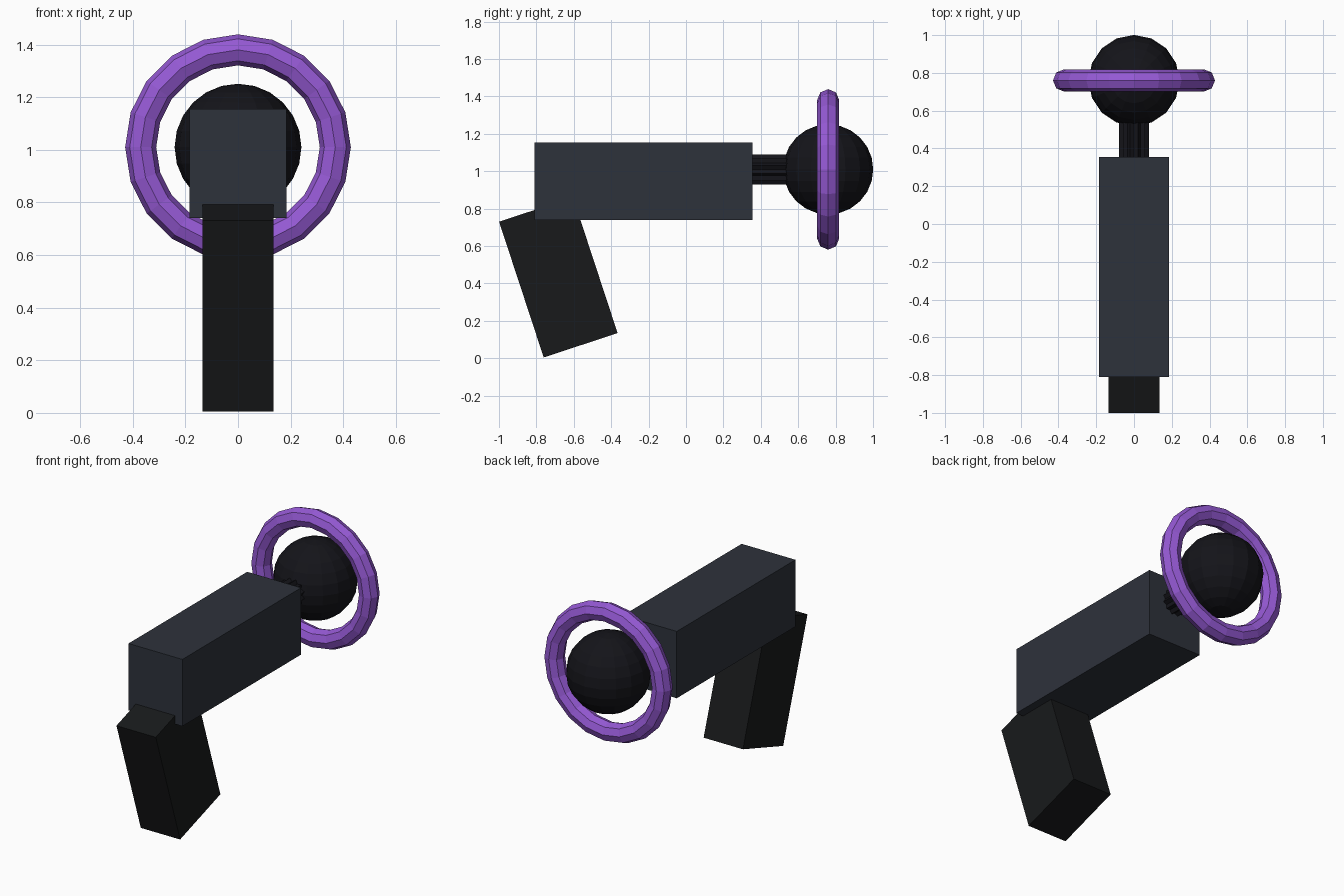
import bpy, bmesh
from math import cos, sin, pi, radians

if "Cube" in bpy.data.objects:
    bpy.data.objects.remove(bpy.data.objects["Cube"])

CY, CZ = 0.76, 1.01          # centre of orb and ring


def mat(name, rgb):
    m = bpy.data.materials.new(name)
    m.diffuse_color = (*rgb, 1)
    m.use_nodes = True
    m.node_tree.nodes["Principled BSDF"].inputs["Base Color"].default_value = m.diffuse_color
    return m


def finish(name, material):
    ob = bpy.context.object
    ob.name = name
    ob.data.materials.append(material)
    return ob


def box(name, loc, size, material, tilt=0):
    bpy.ops.mesh.primitive_cube_add(size=1, location=loc, rotation=(tilt, 0, 0))
    bpy.context.object.scale = size
    return finish(name, material)


slate = mat("slate", (0.027, 0.032, 0.044))
black = mat("black", (0.009, 0.010, 0.011))
dark = mat("dark", (0.007, 0.007, 0.010))
purple = mat("purple", (0.30, 0.10, 0.66))

# Body and raked grip
box("body", (0, -0.2275, 0.9475), (0.37, 1.165, 0.415), slate)
box("grip", (0, -0.6825, 0.4325), (0.27, 0.416, 0.764), black, radians(18.2))

# Fluted neck between body and orb
bm = bmesh.new()
n = 24
ring = [bm.verts.new((r * cos(a), 0.34, CZ + r * sin(a)))
        for i in range(n)
        for r, a in [(0.083 if i % 2 else 0.068, 2 * pi * i / n)]]
face = bm.faces.new(ring)
top = bmesh.ops.extrude_face_region(bm, geom=[face])["geom"]
bmesh.ops.translate(bm, vec=(0, 0.24, 0),
                    verts=[v for v in top if isinstance(v, bmesh.types.BMVert)])
bmesh.ops.recalc_face_normals(bm, faces=bm.faces)
me = bpy.data.meshes.new("neck")
bm.to_mesh(me)
me.materials.append(dark)
bpy.context.collection.objects.link(bpy.data.objects.new("neck", me))

# Orb and surrounding ring
bpy.ops.mesh.primitive_uv_sphere_add(segments=16, ring_count=12, radius=0.241,
                                     location=(0, CY, CZ))
finish("orb", dark)
bpy.ops.mesh.primitive_torus_add(major_segments=20, minor_segments=8,
                                 major_radius=0.37, minor_radius=0.059,
                                 location=(0, CY, CZ), rotation=(pi / 2, 0, 0))
finish("ring", purple)
